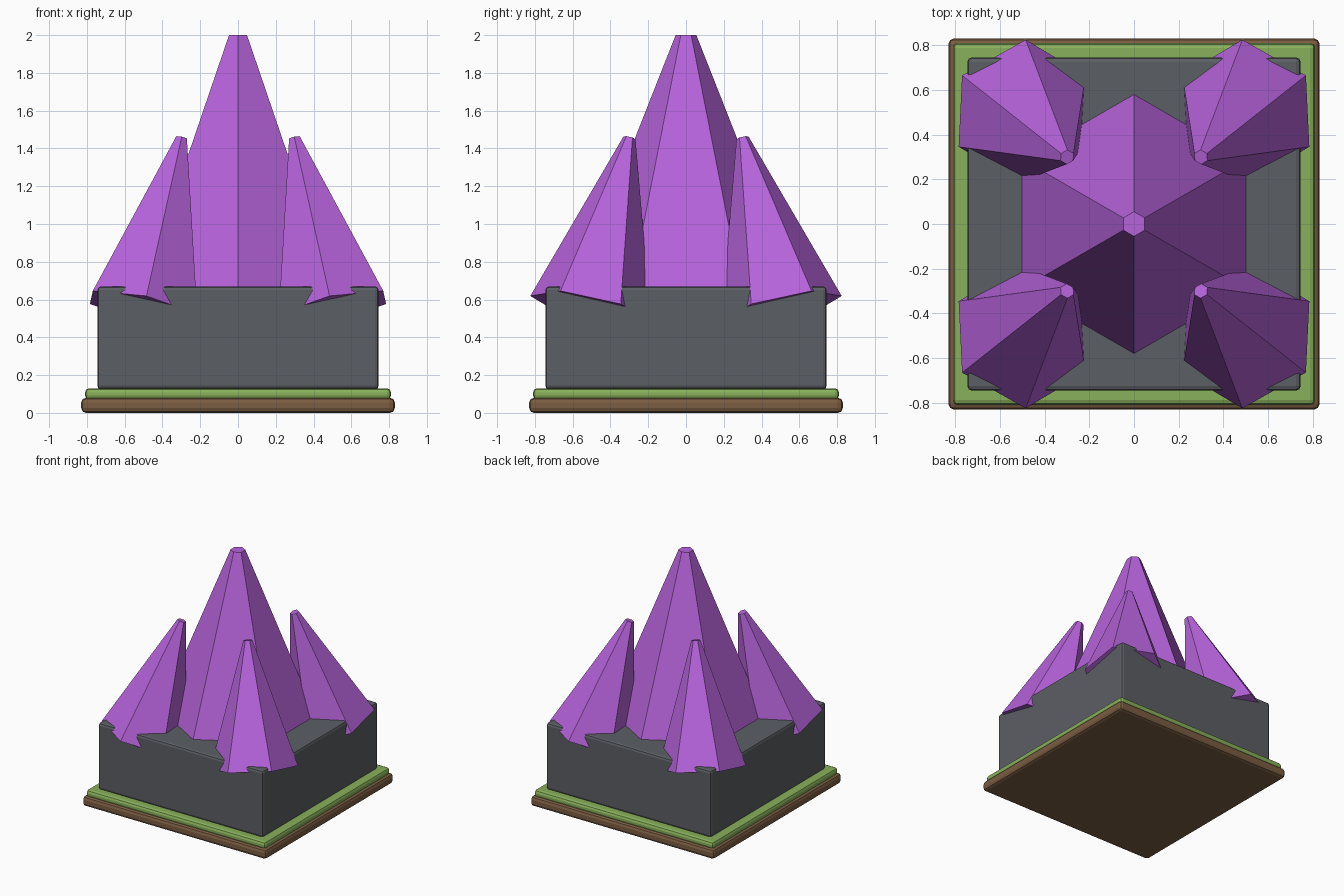
import bpy
from math import radians

cube = bpy.data.objects.get("Cube")
if cube:
    bpy.data.objects.remove(cube, do_unlink=True)


def make_material(name, rgb):
    mat = bpy.data.materials.new(name)
    mat.use_nodes = True
    colour = (*rgb, 1.0)
    mat.diffuse_color = colour
    mat.node_tree.nodes["Principled BSDF"].inputs["Base Color"].default_value = colour
    return mat


purple = make_material("crystal purple", (0.47, 0.125, 0.71))
stone = make_material("stone grey", (0.105, 0.113, 0.127))
grass = make_material("grass green", (0.25, 0.44, 0.105))
earth = make_material("earth brown", (0.20, 0.11, 0.055))


def slab(name, half, bottom, top, bevel, mat):
    """Square block with rounded edges."""
    bpy.ops.mesh.primitive_cube_add(size=1, location=(0, 0, (bottom + top) / 2))
    obj = bpy.context.object
    obj.name = name
    obj.scale = (2 * half, 2 * half, top - bottom)
    bpy.ops.object.transform_apply(location=False, rotation=False, scale=True)
    mod = obj.modifiers.new("rounded edges", "BEVEL")
    mod.width = bevel
    mod.segments = 2
    obj.data.materials.append(mat)


def crystal(name, base, length, r_base, r_tip, tilt=(0, 0)):
    """Six-sided spike with its origin at the base, a corner facing +y."""
    bpy.ops.mesh.primitive_cone_add(vertices=6, radius1=r_base, radius2=r_tip,
                                    depth=length)
    obj = bpy.context.object
    obj.name = name
    for v in obj.data.vertices:
        v.co.z += length / 2
    obj.location = base
    obj.rotation_euler = (tilt[0], tilt[1], 0)
    obj.data.materials.append(purple)


# Stepped base
slab("earth_slab", 0.83, 0.0, 0.08, 0.025, earth)
slab("grass_slab", 0.81, 0.07, 0.13, 0.022, grass)
slab("stone_block", 0.745, 0.125, 0.67, 0.02, stone)

# Tall middle crystal
crystal("centre_crystal", (0, 0, 0.65), 1.35, 0.587, 0.055)

# Four corner crystals leaning inwards
lean = radians(12.5)
for sy, depth_name in ((-1, "front"), (1, "back")):
    for sx, side_name in ((-1, "right"), (1, "left")):
        crystal(f"{depth_name}_{side_name}_crystal", (sx * 0.5, sy * 0.505, 0.55),
                0.95, 0.327, 0.033, (sy * lean, -sx * lean))
